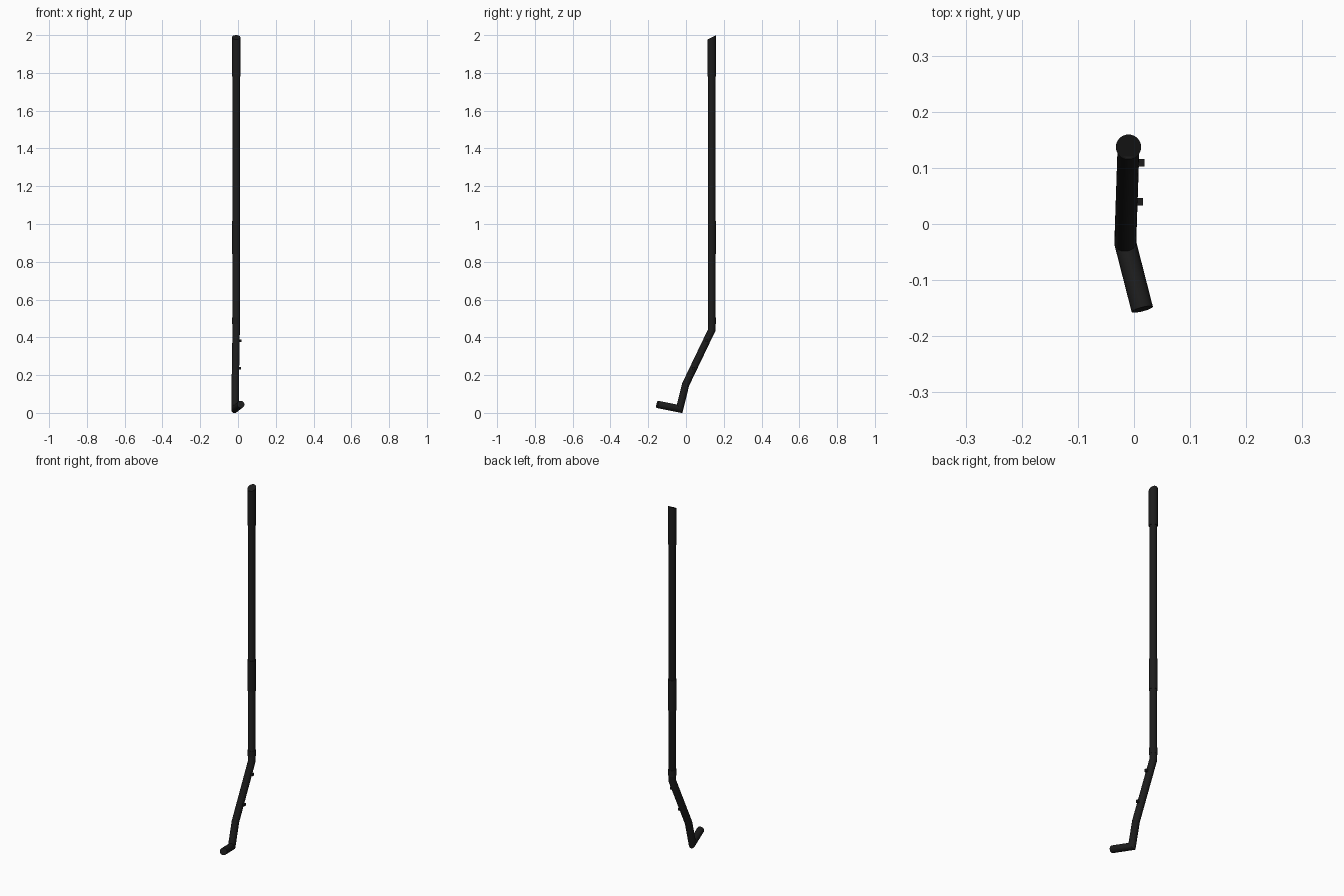
import bpy, bmesh, math
from mathutils import Vector

if "Cube" in bpy.data.objects:
    bpy.data.objects.remove(bpy.data.objects["Cube"])

SIDES = 32
black = bpy.data.materials.new("black")
black.diffuse_color = (0.012, 0.012, 0.012, 1)
black.use_nodes = True
black.node_tree.nodes["Principled BSDF"].inputs["Base Color"].default_value = black.diffuse_color


def finish(bm, name):
    bmesh.ops.recalc_face_normals(bm, faces=bm.faces)
    mesh = bpy.data.meshes.new(name)
    bm.to_mesh(mesh)
    bm.free()
    ob = bpy.data.objects.new(name, mesh)
    bpy.context.collection.objects.link(ob)
    mesh.materials.append(black)
    bpy.ops.object.select_all(action='DESELECT')
    ob.select_set(True)
    bpy.context.view_layer.objects.active = ob
    bpy.ops.object.shade_smooth_by_angle(angle=math.radians(30))
    return ob


def tube(name, path, radius, start_normal=None):
    """Round tube with mitred corners: each ring slides on to the next cutting plane."""
    pts = [Vector(p) for p in path]
    dirs = [(b - a).normalized() for a, b in zip(pts, pts[1:])]
    u = dirs[0].orthogonal().normalized()
    v = dirs[0].cross(u)
    ring = [pts[0] + radius * (u * math.cos(t) + v * math.sin(t))
            for t in (2 * math.pi * i / SIDES for i in range(SIDES))]
    bm = bmesh.new()
    rings = []
    for i, p in enumerate(pts):
        d = dirs[max(i - 1, 0)]
        n = d + dirs[min(i, len(dirs) - 1)]
        if i == 0 and start_normal:
            n = Vector(start_normal)
        ring = [q + d * ((p - q).dot(n) / d.dot(n)) for q in ring]
        rings.append([bm.verts.new(q) for q in ring])
    for a, b in zip(rings, rings[1:]):
        for i in range(SIDES):
            j = (i + 1) % SIDES
            bm.faces.new((a[i], a[j], b[j], b[i]))
    bm.faces.new(rings[0])
    bm.faces.new(rings[-1])
    return finish(bm, name)


X, Y = -0.0098, 0.137
SLANT = (0, -0.5, 1)
KNEE = Vector((X, Y, 0.44))
ANKLE = Vector((-0.0145, -0.002, 0.15))

# Bent main shaft, ending in the hooked tip
tube("shaft", [(X, Y, 1.98), KNEE, ANKLE,
               (-0.0155, -0.034, 0.0215), (0.0147, -0.152, 0.045)], 0.0195)

# Wrapped grips and the collar above the bend
tube("top_grip", [(X, Y, 1.9885), (X, Y, 1.78)], 0.0225, SLANT)
tube("middle_grip", [(X, Y, 1.015), (X, Y, 0.84)], 0.0215)
tube("collar", [(X, Y, 0.505), (X, Y, 0.47)], 0.021)

# Small pegs on the right side of the sloping part
for label, t, reach in (("upper", 0.2, 0.019), ("lower", 0.7, 0.016)):
    base = KNEE.lerp(ANKLE, t)
    bm = bmesh.new()
    bmesh.ops.create_cube(bm, size=1)
    bmesh.ops.scale(bm, verts=bm.verts, vec=(reach + 0.005, 0.014, 0.014))
    bmesh.ops.translate(bm, verts=bm.verts, vec=((reach - 0.005) / 2, base.y, base.z))
    finish(bm, label + "_peg")
